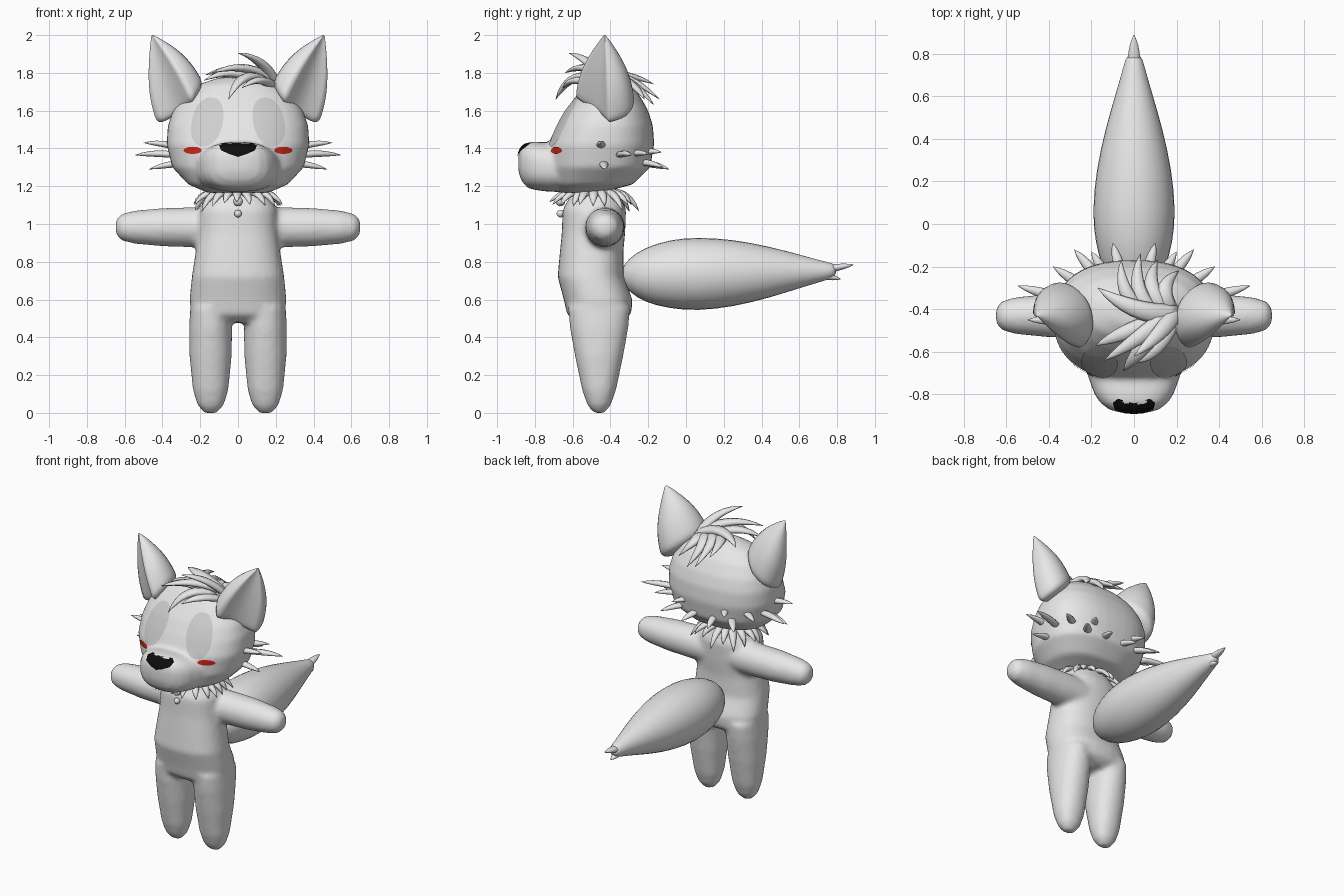
import bpy, bmesh, math, random
from mathutils import Vector
from mathutils.bvhtree import BVHTree

random.seed(4)
default_cube = bpy.data.objects.get("Cube")
if default_cube:
    bpy.data.objects.remove(default_cube, do_unlink=True)


def material(name, rgb):
    mat = bpy.data.materials.new(name)
    mat.use_nodes = True
    mat.diffuse_color = (*rgb, 1)
    mat.node_tree.nodes["Principled BSDF"].inputs["Base Color"].default_value = (*rgb, 1)
    return mat


FUR = material("light grey fur", (0.8, 0.8, 0.8))
EYE = material("eye grey", (0.62, 0.62, 0.62))
RED = material("blush red", (0.6, 0.02, 0.01))
BLACK = material("nose black", (0.004, 0.004, 0.004))
X, Y, Z = Vector((1, 0, 0)), Vector((0, 1, 0)), Vector((0, 0, 1))


def ring(center, u, v, sides=24, power=2.0):
    """Superellipse of points around a centre, spanned by u and v."""
    points = []
    for i in range(sides):
        a = math.tau * i / sides
        c, s = math.cos(a), math.sin(a)
        points.append(Vector(center) + u * math.copysign(abs(c) ** (2 / power), c)
                      + v * math.copysign(abs(s) ** (2 / power), s))
    return points


def loft(bm, rings):
    """Skin a list of equal rings and close both ends."""
    loops = [[bm.verts.new(p) for p in r] for r in rings]
    n = len(loops[0])
    for a, b in zip(loops, loops[1:]):
        for i in range(n):
            j = (i + 1) % n
            bm.faces.new((a[i], a[j], b[j], b[i]))
    bm.faces.new(loops[0][::-1])
    bm.faces.new(loops[-1])


def spike(bm, base, middle, tip, radius, flat=0.7, steps=6):
    """Tapered tuft that follows a bent path."""
    base, middle, tip = Vector(base), Vector(middle), Vector(tip)
    rings = []
    for k in range(steps + 1):
        t = k / steps
        center = base * (1 - t) ** 2 + middle * 2 * t * (1 - t) + tip * t * t
        along = ((middle - base) * (1 - t) + (tip - middle) * t).normalized()
        side = along.cross(Z if abs(along.z) < 0.9 else Y).normalized()
        size = radius * max(0.03, (1 - t) ** 0.8 * (0.75 + t))
        rings.append(ring(center, side * size, along.cross(side) * size * flat, 8))
    loft(bm, rings)


def finish(name, bm, mat=FUR, subdivide=0, voxel=0, mirror=False):
    bmesh.ops.recalc_face_normals(bm, faces=bm.faces)
    mesh = bpy.data.meshes.new(name)
    bm.to_mesh(mesh)
    bm.free()
    mesh.materials.append(mat)
    for poly in mesh.polygons:
        poly.use_smooth = True
    obj = bpy.data.objects.new(name, mesh)
    bpy.context.collection.objects.link(obj)
    if mirror:
        obj.modifiers.new("Mirror", 'MIRROR').use_mirror_merge = False
    if voxel:
        remesh = obj.modifiers.new("Remesh", 'REMESH')
        remesh.mode, remesh.voxel_size, remesh.use_smooth_shade = 'VOXEL', voxel, True
        smooth = obj.modifiers.new("Smooth", 'SMOOTH')
        smooth.factor, smooth.iterations = 0.5, 7
    if subdivide:
        sub = obj.modifiers.new("Subdivision", 'SUBSURF')
        sub.levels = sub.render_levels = subdivide
    return obj


# Body: torso, legs and arms melted into one skin
bm = bmesh.new()
loft(bm, [ring((0, cy, z), X * rx, Y * ry, 32, 2.4) for z, cy, rx, ry in (
    (0.48, -0.46, 0.2, 0.12), (0.52, -0.46, 0.245, 0.17), (0.6, -0.465, 0.257, 0.182),
    (0.72, -0.505, 0.245, 0.175), (0.85, -0.5, 0.225, 0.168), (0.95, -0.49, 0.212, 0.168),
    (1.08, -0.485, 0.205, 0.168), (1.15, -0.48, 0.16, 0.13), (1.22, -0.48, 0.1, 0.1))])
for s in (-1, 1):
    loft(bm, [ring((s * 0.145, -0.46, z), X * rx, Y * ry, 24, 2.2) for z, rx, ry in (
        (0, 0.035, 0.03), (0.04, 0.07, 0.062), (0.12, 0.094, 0.09), (0.3, 0.112, 0.128),
        (0.45, 0.114, 0.155), (0.56, 0.108, 0.165))])
    loft(bm, [ring((s * x, -0.43, 0.983), Y * r, Z * r, 24) for x, r in (
        (0.1, 0.105), (0.25, 0.106), (0.4, 0.102), (0.55, 0.088), (0.62, 0.07), (0.648, 0.035))])
finish("body", bm, voxel=0.016)

# Head with muzzle
bm = bmesh.new()
loft(bm, [ring((0, (front + back) / 2, z), X * w, Y * (back - front) / 2, 40, 2.4)
          for z, w, front, back in (
    (1.165, 0.16, -0.67, -0.45), (1.21, 0.265, -0.72, -0.28), (1.3, 0.348, -0.735, -0.19),
    (1.42, 0.378, -0.73, -0.168), (1.52, 0.372, -0.685, -0.175), (1.6, 0.345, -0.64, -0.2),
    (1.68, 0.29, -0.58, -0.245), (1.74, 0.21, -0.53, -0.3), (1.775, 0.1, -0.47, -0.36))])
loft(bm, [ring((0, y, zc), X * w, Z * h, 32, 2.6) for y, w, zc, h in (
    (-0.6, 0.24, 1.3, 0.125), (-0.72, 0.215, 1.3, 0.13), (-0.8, 0.185, 1.308, 0.128),
    (-0.84, 0.158, 1.312, 0.12), (-0.872, 0.115, 1.32, 0.09), (-0.888, 0.05, 1.325, 0.045))])
head = finish("head", bm, voxel=0.014)
bpy.context.view_layer.update()
surface = BVHTree.FromObject(head, bpy.context.evaluated_depsgraph_get())


# Painted face details: thin plates laid on the head
def plate(name, outline, mat, deepest=-0.5, mirror=False):
    bm = bmesh.new()
    middle = sum(outline, Vector((0, 0, 0))) / len(outline)
    levels = 6

    def drop(p):
        hit = surface.ray_cast(Vector((p.x, -2, p.z)), Y)[0]
        y = min(hit.y, deepest) if hit else deepest
        return bm.verts.new((p.x, y - 0.005, p.z))

    center = drop(middle)
    loops = [[drop(middle.lerp(p, k / levels)) for p in outline] for k in range(1, levels + 1)]
    n = len(outline)
    for i in range(n):
        j = (i + 1) % n
        bm.faces.new((center, loops[0][i], loops[0][j]))
        for a, b in zip(loops, loops[1:]):
            bm.faces.new((a[i], b[i], b[j], a[j]))
    finish(name, bm, mat, mirror=mirror)


lean = Vector((-0.02, 0, 0.13))
plate("eyes", ring((0.163, 0, 1.54), X * 0.083, lean, 32, 2.2), EYE, mirror=True)
plate("cheek_blush", ring((0.24, 0, 1.39), X * 0.048, Z * 0.019), RED, mirror=True)
half = [(0, 1.43), (0.075, 1.43), (0.1, 1.415), (0.09, 1.39), (0.045, 1.37), (0, 1.355)]
nose = [Vector((x, 0, z)) for x, z in half] + [Vector((-x, 0, z)) for x, z in half[-2:0:-1]]
plate("nose", nose, BLACK, deepest=-0.815)

# Ears: bulging shells pulled up to a tip, with a hollow front panel
bm = bmesh.new()
base = [Vector(p) for p in ((0.22, -0.59, 1.62), (0.30, -0.465, 1.57), (0.415, -0.41, 1.49),
                            (0.405, -0.29, 1.53), (0.3, -0.245, 1.62), (0.17, -0.36, 1.73),
                            (0.16, -0.52, 1.72))]
tip, core = Vector((0.458, -0.43, 2.005)), Vector((0.28, -0.42, 1.62))
rings = []
for t in (0, 0.2, 0.4, 0.6, 0.8, 0.93, 0.99):
    bulge = 0.28 * math.sin(math.pi * t)
    rings.append([p.lerp(tip, t) + (p - core) * bulge * (0.3 if i == 1 else 1)
                  for i, p in enumerate(base)])
loft(bm, rings)
crease = bm.edges.layers.float.new("crease_edge")
rims = {(round(r[i].x, 4), round(r[i].z, 4)) for r in rings for i in (0, 2)}
for e in bm.edges:
    if all((round(v.co.x, 4), round(v.co.z, 4)) in rims for v in e.verts):
        e[crease] = 0.9
finish("ears", bm, subdivide=2, mirror=True)

# Tail with a split tip
bm = bmesh.new()
loft(bm, [ring((0, y, z), X * r, Z * r, 16) for y, z, r in (
    (-0.345, 0.73, 0.025), (-0.31, 0.73, 0.085), (-0.22, 0.73, 0.15), (-0.08, 0.735, 0.188),
    (0.06, 0.735, 0.2), (0.25, 0.74, 0.183), (0.45, 0.745, 0.137), (0.62, 0.75, 0.085),
    (0.74, 0.75, 0.05), (0.8, 0.755, 0.034))])
spike(bm, (0, 0.74, 0.76), (0, 0.8, 0.77), (0, 0.89, 0.785), 0.04)
spike(bm, (0, 0.7, 0.735), (0, 0.76, 0.72), (0, 0.82, 0.708), 0.04)
finish("tail", bm, subdivide=1)

# Fur tufts on the cheeks and round the back of the head
bm = bmesh.new()
for tip in ((0.545, -0.29, 1.365), (0.5, -0.45, 1.43), (0.47, -0.43, 1.29), (0.38, -0.2, 1.37),
            (0.28, -0.12, 1.3), (0.1, -0.09, 1.29), (0.2, -0.13, 1.38)):
    tip = Vector(tip)
    root = Vector((0, -0.45, 1.37)).lerp(tip, 0.62)
    spike(bm, root, root.lerp(tip, 0.5) + Z * 0.012, tip, 0.032)
finish("cheek_tufts", bm, mirror=True)

# Neck ruff
bm = bmesh.new()
count = 20
for i in range(count):
    a = math.tau * (i + random.uniform(-0.2, 0.2)) / count
    out = Vector((math.cos(a) * 1.1, math.sin(a), 0))
    neck = Vector((0, -0.485, 1.17))
    reach = random.uniform(0.2, 0.245)
    fall = random.uniform(0.05, 0.115)
    spike(bm, neck + out * 0.1, neck + out * 0.18, neck + out * reach - Z * fall, 0.032)
finish("neck_ruff", bm)

# Collar bead and drop
bm = bmesh.new()
for z, r in ((1.12, 0.026), (1.055, 0.02)):
    ball = bmesh.ops.create_uvsphere(bm, u_segments=16, v_segments=10, radius=r)
    bmesh.ops.translate(bm, verts=ball["verts"], vec=(0, -0.665, z))
finish("collar_bead", bm)

# Swept hair locks
bm = bmesh.new()
for root, bend, tip, r in (
        ((0.2, -0.4, 1.72), (0.15, -0.5, 1.88), (0.0, -0.62, 1.905), 0.05),
        ((0.17, -0.42, 1.76), (0.05, -0.52, 1.87), (-0.14, -0.64, 1.8), 0.05),
        ((0.14, -0.46, 1.75), (0.02, -0.6, 1.84), (-0.05, -0.69, 1.66), 0.05),
        ((0.1, -0.46, 1.75), (-0.03, -0.5, 1.84), (-0.18, -0.57, 1.76), 0.05),
        ((0.19, -0.44, 1.72), (0.12, -0.6, 1.8), (0.02, -0.65, 1.72), 0.045),
        ((0.2, -0.42, 1.74), (0.02, -0.44, 1.86), (-0.17, -0.3, 1.79), 0.06),
        ((0.1, -0.42, 1.75), (-0.02, -0.34, 1.83), (0.03, -0.14, 1.66), 0.05),
        ((0.14, -0.4, 1.75), (0.04, -0.3, 1.8), (0.11, -0.17, 1.63), 0.05),
        ((0.17, -0.4, 1.74), (0.1, -0.3, 1.8), (0.21, -0.22, 1.66), 0.05),
        ((0.05, -0.42, 1.76), (-0.07, -0.34, 1.82), (-0.06, -0.17, 1.74), 0.045)):
    spike(bm, root, bend, tip, r, flat=0.6, steps=9)
finish("hair_locks", bm)
